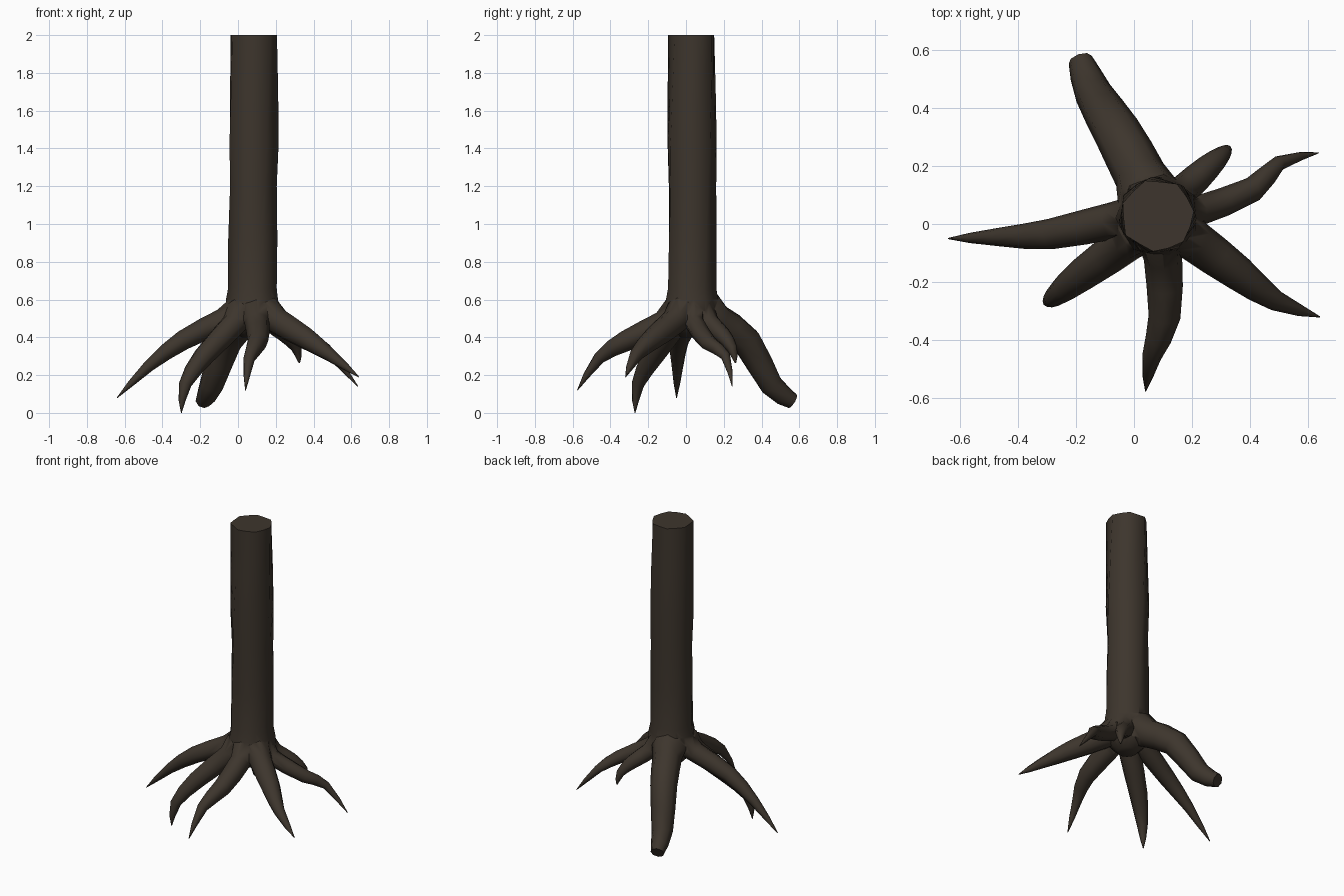
import bpy, bmesh, math, random
from mathutils import Vector

if "Cube" in bpy.data.objects:
    bpy.data.objects.remove(bpy.data.objects["Cube"])

random.seed(4)
CENTRE = Vector((0.08, 0.03, 0))

bark = bpy.data.materials.new("dark brown bark")
bark.diffuse_color = (0.047, 0.036, 0.026, 1)
bark.use_nodes = True
bark.node_tree.nodes["Principled BSDF"].inputs["Base Color"].default_value = bark.diffuse_color


def skin_rings(name, rings):
    """Closed solid through a list of equal-sized point rings."""
    bm = bmesh.new()
    loops = [[bm.verts.new(p) for p in ring] for ring in rings]
    n = len(loops[0])
    for a, b in zip(loops, loops[1:]):
        for i in range(n):
            j = (i + 1) % n
            bm.faces.new((a[i], a[j], b[j], b[i]))
    bm.faces.new(loops[0][::-1])
    bm.faces.new(loops[-1])
    bmesh.ops.recalc_face_normals(bm, faces=bm.faces)
    me = bpy.data.meshes.new(name)
    bm.to_mesh(me)
    bm.free()
    me.materials.append(bark)
    ob = bpy.data.objects.new(name, me)
    bpy.context.collection.objects.link(ob)
    return ob


def midpoint(a, b, c, d):
    """Smooth curve point halfway between b and c."""
    return (b + c) * 0.5625 - (a + d) * 0.0625


def root(name, r0, r1, *pts):
    """Tapering eight-sided tube, started inside the trunk."""
    pts = [Vector(p) for p in pts]
    d = Vector((pts[0].x, pts[0].y, 0)) - CENTRE
    d.normalize()
    start = [CENTRE + d * 0.03 + Vector((0, 0, 0.57)),
             CENTRE + d * 0.09 + Vector((0, 0, 0.535))]
    path = []
    for k in range(len(pts) - 1):
        before = pts[k - 1] if k else start[1]
        after = pts[min(k + 2, len(pts) - 1)]
        path += [pts[k], midpoint(before, pts[k], pts[k + 1], after)]
    path.append(pts[-1])
    last = len(path) - 1
    radii = [r0, r0 * 1.2] + [r1 + (r0 - r1) * (1 - (k / last) ** 1.6) for k in range(last + 1)]
    path = start + path
    rings = []
    for k, p in enumerate(path):
        t = (path[min(k + 1, len(path) - 1)] - path[max(k - 1, 0)]).normalized()
        side = t.cross(Vector((0, 0, 1))).normalized()
        up = side.cross(t)
        rings.append([p + (side * math.cos(a) + up * math.sin(a)) * radii[k]
                      for a in (i * math.tau / 8 for i in range(8))])
    return skin_rings(name, rings)


# Trunk: ridged, slightly twisted column with a flared foot
profile = [(0.40, 0.06), (0.45, 0.11), (0.54, 0.142), (0.60, 0.137), (0.66, 0.127),
           (0.92, 0.126), (1.2, 0.123), (1.43, 0.130), (1.7, 0.125), (2.0, 0.122)]
N = 14
rings = []
for z, r in profile:
    twist = 0.35 * (z - 0.4)
    ring = []
    for i in range(N):
        a = i * math.tau / N + twist
        ridge = (0.045 if i % 2 else -0.035) * (z > 0.5)
        q = r * (1 + ridge + random.uniform(-0.02, 0.02))
        ring.append(CENTRE + Vector((q * math.cos(a), q * math.sin(a), z)))
    rings.append(ring)
trunk = skin_rings("tree_trunk_with_roots", rings)

# Roots: start radius, tip radius, then points from the trunk outward
roots = []
roots.append(root("back_root", 0.09, 0.042, (0.02, 0.17, 0.485), (-0.06, 0.32, 0.38),
                  (-0.14, 0.45, 0.15), (-0.185, 0.565, 0.062)))
roots.append(root("left_root", 0.063, 0.002, (-0.08, 0.01, 0.49), (-0.29, -0.035, 0.385),
                  (-0.47, -0.045, 0.25), (-0.64, -0.05, 0.08)))
roots.append(root("front_left_root", 0.068, 0.002, (-0.02, -0.06, 0.47), (-0.18, -0.175, 0.3),
                  (-0.28, -0.255, 0.15), (-0.30, -0.27, 0.0)))
roots.append(root("front_root", 0.066, 0.002, (0.10, -0.12, 0.475), (0.105, -0.32, 0.38),
                  (0.06, -0.46, 0.29), (0.04, -0.575, 0.12)))
roots.append(root("front_right_root", 0.072, 0.002, (0.21, -0.06, 0.485), (0.36, -0.17, 0.395),
                  (0.49, -0.265, 0.305), (0.64, -0.32, 0.19)))
roots.append(root("right_root", 0.052, 0.002, (0.22, 0.045, 0.475), (0.41, 0.12, 0.37),
                  (0.50, 0.21, 0.30), (0.635, 0.245, 0.14)))
roots.append(root("back_right_root", 0.053, 0.004, (0.18, 0.125, 0.475), (0.255, 0.195, 0.41),
                  (0.31, 0.245, 0.34), (0.325, 0.262, 0.265)))

# Fuse the roots into the trunk
bpy.context.view_layer.objects.active = trunk
trunk.select_set(True)
for r in roots:
    m = trunk.modifiers.new("fuse", 'BOOLEAN')
    m.operation = 'UNION'
    m.solver = 'EXACT'
    m.object = r
    bpy.ops.object.modifier_apply(modifier=m.name)
    bpy.data.objects.remove(r, do_unlink=True)
bpy.ops.object.shade_smooth_by_angle(angle=math.radians(50))
